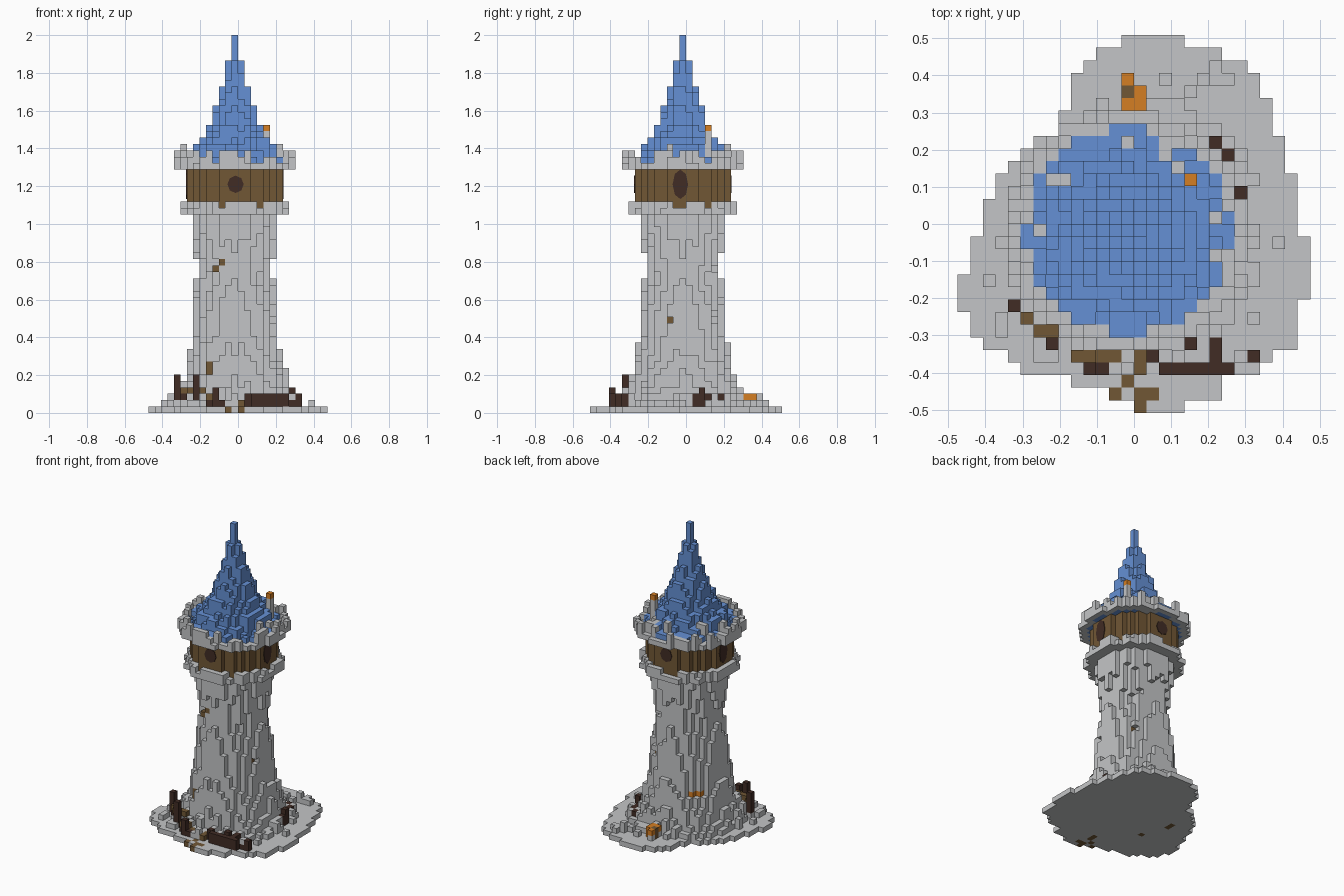
import bpy, bmesh, math, random
from mathutils import Matrix, Vector

cube = bpy.data.objects.get("Cube")
if cube:
    bpy.data.objects.remove(cube)

rng = random.Random(7)
V = 2 / 59            # edge of one block
CX = CY = -1          # column the tower is centred on
COLOURS = {
    "stone": (0.55, 0.56, 0.57), "roof_blue": (0.13, 0.28, 0.66),
    "wood": (0.165, 0.096, 0.036), "dark_wood": (0.052, 0.025, 0.018),
    "flame_orange": (0.66, 0.21, 0.017)}
MATS = {}
for name, rgb in COLOURS.items():
    m = bpy.data.materials.new(name)
    m.use_nodes = True
    m.diffuse_color = (*rgb, 1)
    m.node_tree.nodes["Principled BSDF"].inputs["Base Color"].default_value = (*rgb, 1)
    MATS[name] = m

grid = {}             # block -> (part, colour)


def put(part, colour, i, j, z0, z1):
    """Stack blocks from level z0 up to, not including, z1."""
    for k in range(z0, z1):
        grid[i, j, k] = (part, colour)


def disc(reach):
    """Columns of the tower with their distance from its axis."""
    n = int(reach) + 1
    for i in range(-n, n + 1):
        for j in range(-n, n + 1):
            d = math.hypot(i, j)
            if d < reach:
                yield i + CX, j + CY, d


def slope(profile, d):
    """Height read from a list of heights by distance."""
    n = int(d)
    return profile[n] + (profile[n + 1] - profile[n]) * (d - n)


# Ground plate: left and right end of each row, front to back
LEFT = [0, -2, -5, -9, -10, -12, -13, -13, -14, -14, -14, -13, -13, -13, -12,
        -12, -12, -11, -11, -10, -9, -8, -6, -6, -5, -5, -5, -4, -3, -1]
RIGHT = [4, 7, 7, 10, 11, 13, 13, 13, 13, 14, 14, 14, 14, 14, 13,
         13, 13, 13, 13, 12, 12, 12, 11, 11, 11, 10, 10, 9, 7, 4]
for row, (a, b) in enumerate(zip(LEFT, RIGHT)):
    j = row - 15
    for i in range(a, b):
        put("ground_plate", "stone", i, j, 0, 1)
        # Loose stones, denser near the tower
        d = math.hypot(i - CX, j - CY)
        inner = a + 1 < i < b - 2 and -13 < j < 13
        if inner and rng.random() < (0.55 if d < 11 else 0.12):
            put("rubble", "stone", i, j, 1, rng.choice((2, 2, 2, 3)))

# Shaft: full core, buttress columns at the foot, corbel columns at the top
FOOT = [32, 32, 32, 32, 32, 32, 20, 10, 5, 2, 2]
for i, j, d in disc(9.6):
    if d < 5.6:
        put("shaft", "stone", i, j, 1, 32)
    else:
        top = slope(FOOT, max(d, 6)) + rng.uniform(-1.2, 1.7)
        put("shaft", "stone", i, j, 1, max(2, round(top)))
        if d < 6.6:
            put("shaft", "stone", i, j, round(25 + (d - 6) * 7 + rng.uniform(-1, 2)), 32)

# Lower gallery ring and the wooden chamber on it
for i, j, d in disc(8.6):
    put("gallery_ring", "stone", i, j, 31, 32)
    if d < 7.6:
        put("wood_chamber", "wood", i, j, 32, 38)
    elif rng.random() < 0.75:
        put("gallery_ring", "stone", i, j, 32, 33)

# Low battlement and stepped roof with its spire
PROFILE = [59, 55, 51, 48, 45, 43, 42, 40, 40, 39]
for i, j, d in disc(9.45):
    if d < 8.1:
        noise = rng.uniform(-1.2, 0.6) if d != int(d) else 0
        put("roof", "roof_blue", i, j, 38, round(slope(PROFILE, d) + noise))
        if d > 6.4 and rng.random() < 0.2:
            put("battlement", "stone", i, j, 38, rng.choice((41, 42)))
    else:
        put("battlement", "stone", i, j, 38, rng.choice((39, 39, 40, 40, 41)))

# Roof torch on a stone post
put("torch_post", "stone", 4, 3, 38, 44)
put("torch_flame", "flame_orange", 4, 3, 44, 45)

# Campfire behind the tower, on a stone hearth
for i, j, z in ((-1, 11, 2), (0, 10, 1), (0, 9, 2), (-1, 9, 2)):
    put("hearth", "stone", i, j, 1, z)
    put("campfire", "flame_orange", i, j, z, 3)
put("campfire_log", "wood", -1, 10, 1, 3)
for j in (9, 10, 11):
    for i in (1, 2):
        grid.pop((i, j, 2), None)

# Fallen beam at the front, one end under a stone
for i in range(2, 8):
    put("fallen_beam", "dark_wood", i, -12, 1, 3)
for i, j, top in ((1, -11, 3), (4, -10, 3), (6, -10, 3), (6, -11, 3), (8, -11, 2), (9, -11, 3)):
    put("fallen_beam", "dark_wood", i, j, 1, top)
put("rubble", "stone", 8, -11, 2, 3)

# Broken fence on the left with posts and rails
for i, j, z0, z1 in ((-10, -7, 2, 6), (-7, -10, 1, 6), (-4, -12, 1, 4), (-3, -12, 1, 2),
                     (-9, -8, 2, 3), (-5, -11, 1, 2)):
    put("fence_post", "dark_wood", i, j, z0, z1)
for i, j, z in ((-9, -8, 3), (-8, -9, 3), (-7, -9, 3), (-6, -9, 3), (-5, -11, 2),
                (-4, -11, 2), (-3, -11, 1), (-2, -11, 1), (-5, -7, 6), (-5, -7, 7)):
    put("fence_rail", "wood", i, j, z, z + 1)

# Wreckage on the right, half hidden by stones
for i, j, top in ((6, 6, 3), (7, 5, 3), (7, 4, 3), (7, 3, 3), (8, 2, 4), (8, 1, 3)):
    put("wreckage", "dark_wood", i, j, 1, top)
for i, j, top in ((8, 4, 3), (7, 6, 3), (8, 5, 2)):
    put("rubble", "stone", i, j, 1, top)

# Muddy path blocks in the plate, some under the tower
for i, j in ((-2, -14), (-1, -13), (0, -14), (1, -14), (0, -15), (0, -11), (0, -12),
             (-6, -5), (-8, 0), (-8, 1)):
    put("path", "wood", i, j, 0, 1)
for i, j in ((0, -11), (0, -12)):
    put("path", "wood", i, j, 1, 2)

# Worn blocks set into the shaft wall, with niches opened in front of some
for i, j, z in ((-3, CY - 5, 23), (-4, CY - 5, 22), (CX + 5, -3, 14), (CX + 4, CY + 4, 14)):
    put("worn_block", "wood", i, j, z, z + 1)
for i, j in ((CX + 6, -3), (CX + 4, CY + 5)):
    grid.pop((i, j, 14), None)

# Small fire on a ledge at the back left of the shaft
for i, j in ((-6, 4), (-6, 5), (-5, 5), (-4, 6)):
    for z in range(8, 24):
        grid.pop((CX + i, CY + j, z), None)
for i, j in ((-5, 4), (-4, 5)):
    put("ledge_fire", "flame_orange", CX + i, CY + j, 8, 9)

# Turn the blocks of each part into a mesh of its outer faces
AXES = [Vector(a) * s for a in ((1, 0, 0), (0, 1, 0), (0, 0, 1)) for s in (1, -1)]


def build(part, colour):
    bm = bmesh.new()
    verts = {}
    for cell, (owner, _) in grid.items():
        if owner != part:
            continue
        centre = Vector(cell) + Vector((0.5, 0.5, 0.5))
        for n in AXES:
            if tuple(int(c + s) for c, s in zip(cell, n)) in grid:
                continue
            u = Vector((n.y, n.z, n.x)) / 2
            w = n.cross(u)
            corners = []
            for off in (u + w, w - u, -u - w, u - w):
                p = centre + n / 2 + off
                key = tuple(round(c) for c in p)
                if key not in verts:
                    verts[key] = bm.verts.new(p * V)
                corners.append(verts[key])
            bm.faces.new(corners)
    finish(part, bm, colour)


def finish(name, bm, colour):
    mesh = bpy.data.meshes.new(name)
    bm.to_mesh(mesh)
    bm.free()
    mesh.materials.append(MATS[colour])
    bpy.context.collection.objects.link(bpy.data.objects.new(name, mesh))


for part, colour in dict(grid.values()).items():
    build(part, colour)


# Dark window plates on the four sides of the chamber
def window(name, turn, half_width, half_height, shift):
    bm = bmesh.new()
    bmesh.ops.create_cone(bm, cap_ends=True, segments=8, radius1=1, radius2=1, depth=0.008)
    axis = Vector(((CX + 0.5) * V, (CY + 0.5) * V, 1.21))
    bm.transform(Matrix.Translation(axis) @ Matrix.Rotation(turn, 4, "Z")
                 @ Matrix.Translation((shift, -7.5 * V, 0)) @ Matrix.Rotation(math.pi / 2, 4, "X")
                 @ Matrix.Diagonal((half_width, half_height, 1, 1)))
    finish(name, bm, "dark_wood")


SMALL, TALL = (0.043, 0.046, 0.004), (0.041, 0.078, -0.013)
for k, side in enumerate(("front", "left", "back", "right")):
    window(side + "_window", k * math.pi / 2, *(TALL if k % 2 else SMALL))
